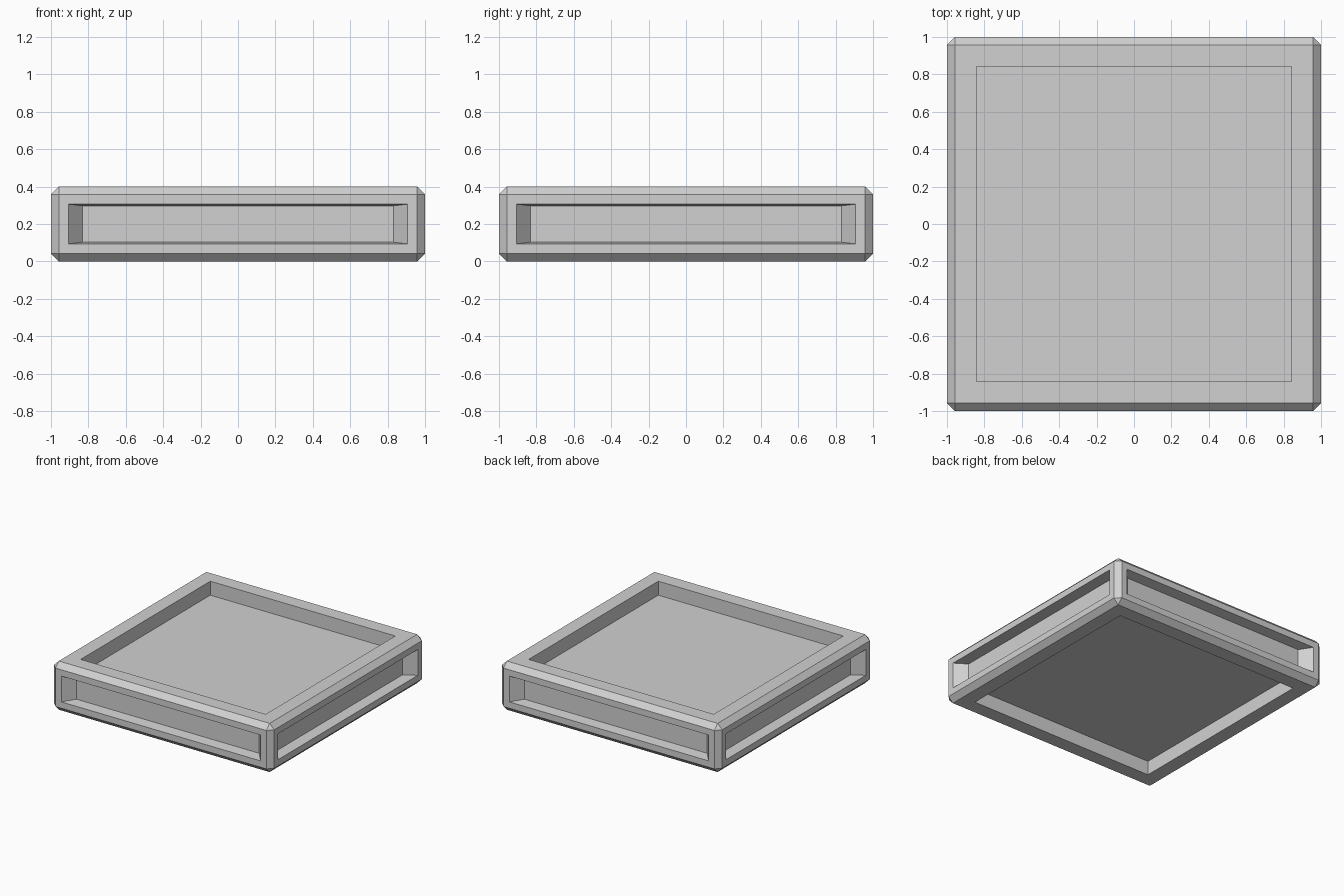
import bpy
import bmesh
from mathutils import Matrix, Vector

cube = bpy.data.objects.get("Cube")
if cube:
    bpy.data.objects.remove(cube, do_unlink=True)

HEIGHT = 0.4
CHAMFER = 0.042

# Single grey material
grey = bpy.data.materials.new("plain_grey")
grey.use_nodes = True
colour = (0.64, 0.64, 0.64, 1)
grey.diffuse_color = colour
grey.node_tree.nodes["Principled BSDF"].inputs["Base Color"].default_value = colour


def recess(bm, face, border, depth, taper):
    """Inset a face, then sink it inwards with tapered walls."""
    normal = face.normal.copy()
    bmesh.ops.inset_individual(bm, faces=[face], thickness=border, use_even_offset=True)
    floor = bmesh.ops.extrude_discrete_faces(bm, faces=[face])["faces"][0]
    centre = floor.calc_center_median()
    bmesh.ops.scale(bm, vec=Vector((taper, taper, taper)), verts=floor.verts,
                    space=Matrix.Translation(-centre))
    bmesh.ops.translate(bm, vec=-normal * depth, verts=floor.verts)


# Flat square slab with chamfered edges
bm = bmesh.new()
bmesh.ops.create_cube(bm, size=2)
bmesh.ops.scale(bm, vec=(1, 1, HEIGHT / 2), verts=bm.verts)
bmesh.ops.translate(bm, vec=(0, 0, HEIGHT / 2), verts=bm.verts)
bmesh.ops.bevel(bm, geom=bm.edges[:], offset=CHAMFER, segments=1,
                affect='EDGES', clamp_overlap=True)
bm.normal_update()

# Recessed panels on all six sides
panels = [f for f in bm.faces if max(abs(c) for c in f.normal) > 0.99]
for panel in panels:
    if abs(panel.normal.z) > 0.99:
        recess(bm, panel, 0.117, 0.115, 1.0)
    else:
        recess(bm, panel, 0.052, 0.088, 0.917)

bmesh.ops.recalc_face_normals(bm, faces=bm.faces)
mesh = bpy.data.meshes.new("panelled_slab")
bm.to_mesh(mesh)
bm.free()
mesh.materials.append(grey)
slab = bpy.data.objects.new("panelled_slab", mesh)
bpy.context.collection.objects.link(slab)
